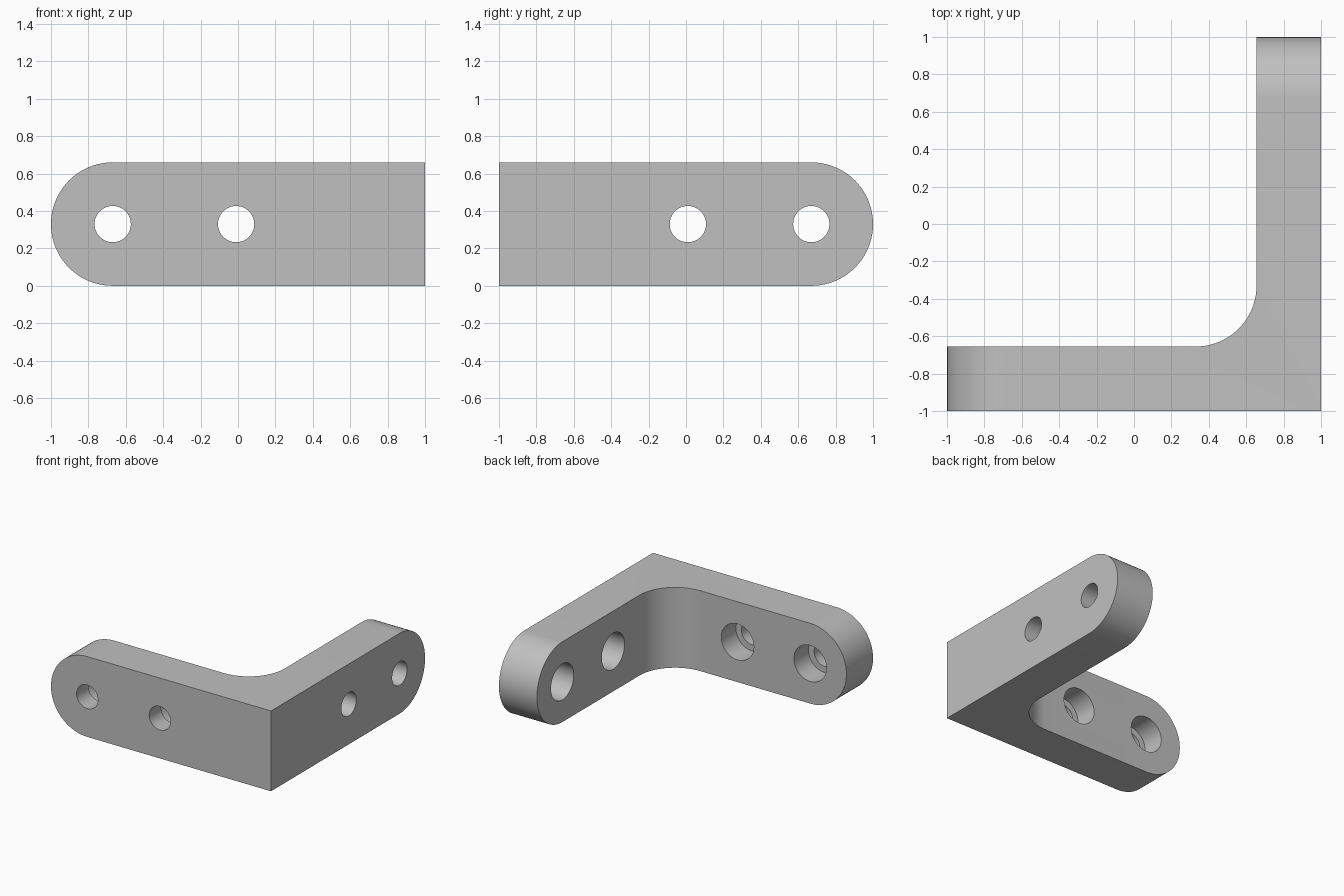
import bpy
import bmesh
import math
from mathutils import Matrix, Vector

HEIGHT = 0.66
MID = HEIGHT / 2
INNER = 0.655          # inside face of each arm
HOLES = (-0.67, -0.01)  # hole centres along the front arm
SHAFT_R, BORE_R, BORE_DEPTH = 0.097, 0.148, 0.19

if "Cube" in bpy.data.objects:
    bpy.data.objects.remove(bpy.data.objects["Cube"])

grey = bpy.data.materials.new("plain grey")
grey.use_nodes = True
colour = (0.53, 0.53, 0.53, 1)
grey.diffuse_color = colour
grey.node_tree.nodes["Principled BSDF"].inputs["Base Color"].default_value = colour


def add_object(name, bm):
    bmesh.ops.recalc_face_normals(bm, faces=bm.faces)
    mesh = bpy.data.meshes.new(name)
    bm.to_mesh(mesh)
    bm.free()
    mesh.materials.append(grey)
    obj = bpy.data.objects.new(name, mesh)
    bpy.context.collection.objects.link(obj)
    return obj


def bevel(bm, test, radius, segments):
    """Round every edge whose two ends pass the test."""
    edges = [e for e in bm.edges if all(test(v.co) for v in e.verts)]
    bmesh.ops.bevel(bm, geom=edges, offset=radius, offset_type='OFFSET',
                    segments=segments, profile=0.5, affect='EDGES')


# L-shaped body
bm = bmesh.new()
outline = [(-1, -1), (1, -1), (1, 1), (INNER, 1), (INNER, -INNER), (-1, -INNER)]
base = bm.faces.new([bm.verts.new((x, y, 0)) for x, y in outline])
top = bmesh.ops.extrude_face_region(bm, geom=[base])["geom"]
bmesh.ops.translate(bm, vec=(0, 0, HEIGHT),
                    verts=[v for v in top if isinstance(v, bmesh.types.BMVert)])
bmesh.ops.recalc_face_normals(bm, faces=bm.faces)

# Inside corner fillet
bevel(bm, lambda c: abs(c.x - INNER) < 0.01 and abs(c.y + INNER) < 0.01, 0.325, 20)

# Half-round arm ends: only the edges running across the arm thickness
for axis, end in ((0, -1), (1, 1)):
    edges = [e for e in bm.edges
             if all(abs(v.co[axis] - end) < 0.001 for v in e.verts)
             and abs(e.verts[0].co.z - e.verts[1].co.z) < 0.001]
    bmesh.ops.bevel(bm, geom=edges, offset=MID - 0.0002, offset_type='OFFSET',
                    segments=20, profile=0.5, affect='EDGES')
bmesh.ops.remove_doubles(bm, verts=bm.verts, dist=0.001)
bracket = add_object("corner_bracket", bm)


def hole_cutter(name, radius, start, stop):
    """Cylinders through both arms, between two distances from the centre."""
    bm = bmesh.new()
    middle = (start + stop) / 2
    for h in HOLES:
        for spot, axis in ((Vector((h, -middle, MID)), 'X'),
                           (Vector((middle, -h, MID)), 'Y')):
            bmesh.ops.create_cone(
                bm, cap_ends=True, segments=48, radius1=radius, radius2=radius,
                depth=stop - start,
                matrix=Matrix.Translation(spot) @ Matrix.Rotation(math.pi / 2, 4, axis))
    cutter = add_object(name, bm)
    cutter.hide_render = True
    return cutter


# Screw holes with counterbores on the inside faces
cutters = [hole_cutter("shaft_cutter", SHAFT_R, INNER - 0.1, 1.1),
           hole_cutter("counterbore_cutter", BORE_R, INNER - 0.1, INNER + BORE_DEPTH)]
bpy.context.view_layer.objects.active = bracket
bracket.select_set(True)
for cutter in cutters:
    mod = bracket.modifiers.new(cutter.name, 'BOOLEAN')
    mod.operation = 'DIFFERENCE'
    mod.solver = 'EXACT'
    mod.object = cutter
    bpy.ops.object.modifier_apply(modifier=mod.name)
    bpy.data.objects.remove(cutter)

# Smooth curved walls, sharp rims
bpy.ops.object.select_all(action='DESELECT')
bracket.select_set(True)
bpy.ops.object.shade_smooth_by_angle(angle=math.radians(30))
